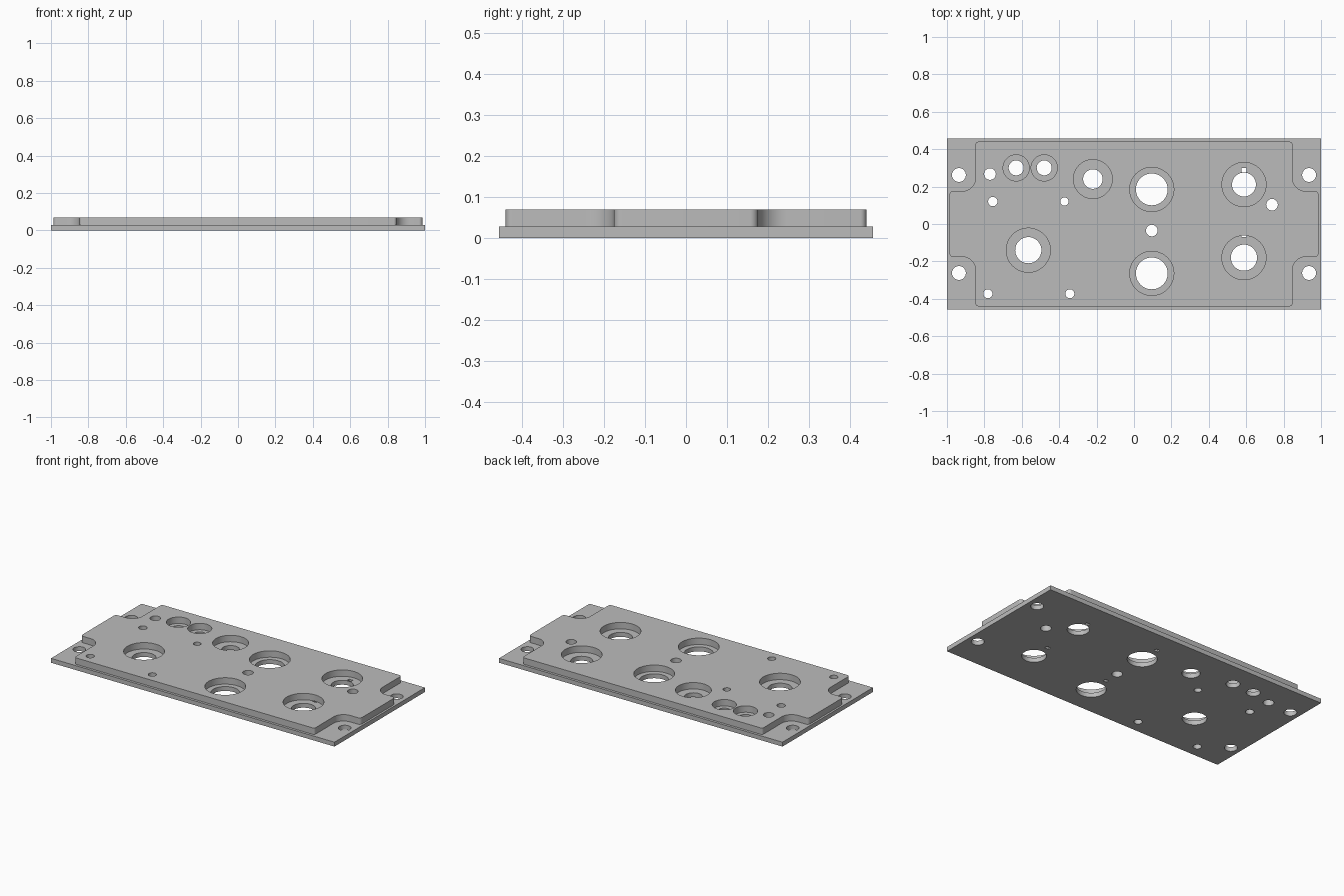
import bpy
from math import sin, cos, radians, pi

cube = bpy.data.objects.get("Cube")
if cube:
    bpy.data.objects.remove(cube, do_unlink=True)

grey = bpy.data.materials.new("machined_grey")
grey.use_nodes = True
grey.diffuse_color = (0.5, 0.5, 0.5, 1)
grey.node_tree.nodes["Principled BSDF"].inputs["Base Color"].default_value = (0.5, 0.5, 0.5, 1)

BASE_TOP, PLATE_TOP = 0.028, 0.069


def arc(cx, cy, r, start, end, steps=8):
    angles = [radians(start + (end - start) * i / steps) for i in range(steps + 1)]
    return [(cx + r * cos(a), cy + r * sin(a)) for a in angles]


def circle(x, y, r, steps=48):
    return [(x + r * cos(2 * pi * i / steps), y + r * sin(2 * pi * i / steps)) for i in range(steps)]


def rect(x, y, hx, hy):
    return [(x - hx, y - hy), (x + hx, y - hy), (x + hx, y + hy), (x - hx, y + hy)]


def plate(name, loops, bottom, top):
    """Extrude an outline with holes into a solid plate."""
    curve = bpy.data.curves.new(name + "_profile", "CURVE")
    curve.dimensions = "2D"
    curve.fill_mode = "BOTH"
    curve.extrude = (top - bottom) / 2
    for loop in loops:
        spline = curve.splines.new("POLY")
        spline.points.add(len(loop) - 1)
        for point, (x, y) in zip(spline.points, loop):
            point.co = (x, y, 0, 1)
        spline.use_cyclic_u = True
    helper = bpy.data.objects.new(name + "_profile", curve)
    bpy.context.collection.objects.link(helper)
    graph = bpy.context.evaluated_depsgraph_get()
    mesh = bpy.data.meshes.new_from_object(helper.evaluated_get(graph))
    bpy.data.objects.remove(helper, do_unlink=True)
    for v in mesh.vertices:
        v.co.z += (top + bottom) / 2
    mesh.materials.clear()
    mesh.materials.append(grey)
    obj = bpy.data.objects.new(name, mesh)
    bpy.context.collection.objects.link(obj)
    bpy.ops.object.select_all(action="DESELECT")
    obj.select_set(True)
    bpy.context.view_layer.objects.active = obj
    # weld the caps to the walls
    bpy.ops.object.mode_set(mode="EDIT")
    bpy.ops.mesh.select_all(action="SELECT")
    bpy.ops.mesh.remove_doubles(threshold=0.00005)
    bpy.ops.mesh.normals_make_consistent(inside=False)
    bpy.ops.object.mode_set(mode="OBJECT")
    bpy.ops.object.shade_smooth_by_angle(angle=radians(30))
    return obj


# Stepped bores: x, y, through radius, counterbore radius
bores = [
    (-0.63, 0.30, 0.04, 0.07), (-0.48, 0.30, 0.04, 0.07),
    (-0.22, 0.24, 0.052, 0.104), (-0.565, -0.14, 0.07, 0.118),
    (0.095, 0.185, 0.085, 0.118), (0.095, -0.264, 0.085, 0.118),
    (0.588, 0.211, 0.064, 0.118), (0.588, -0.18, 0.07, 0.118),
]
# Plain holes through both plates
plain = [
    (-0.77, 0.267, 0.031), (-0.755, 0.12, 0.025), (-0.372, 0.12, 0.022),
    (0.095, -0.035, 0.031), (0.738, 0.103, 0.031),
    (-0.781, -0.373, 0.024), (-0.343, -0.373, 0.024),
]
# Small locating slots in the base plate
slots = [(0.588, 0.289), (0.588, -0.06), (0.095, 0.314), (0.095, -0.133)]

# Base plate with corner mounting holes
base = [rect(0, 0, 1, 0.456)]
base += [circle(sx * 0.936, sy * 0.262, 0.037) for sx in (-1, 1) for sy in (-1, 1)]
base += [circle(x, y, r) for x, y, r, _ in bores]
base += [circle(*hole) for hole in plain]
base += [rect(x, y, 0.014, 0.01) for x, y in slots]
plate("base_plate", base, 0, BASE_TOP)

# Raised plate with filleted corner notches
quarter = (arc(0.967, 0.156, 0.02, 0, 90)
           + arc(0.917, 0.246, 0.07, 270, 180, 12)
           + arc(0.832, 0.425, 0.015, 0, 90))
half = quarter + [(-x, y) for x, y in reversed(quarter)]
outline = half + [(x, -y) for x, y in reversed(half)]
raised = [outline]
raised += [circle(x, y, r) for x, y, _, r in bores]
raised += [circle(*hole) for hole in plain]
plate("raised_plate", raised, BASE_TOP, PLATE_TOP)
